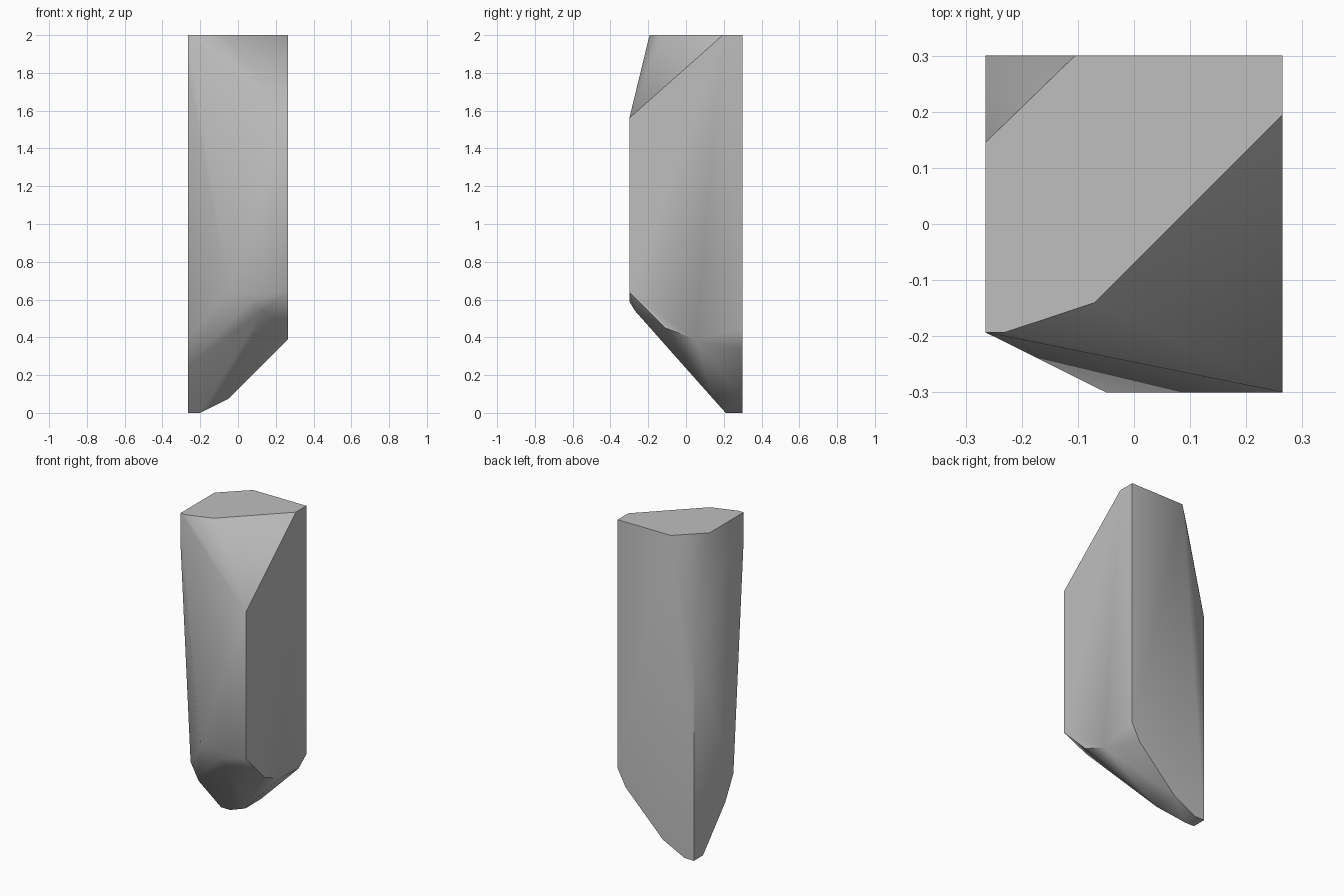
import bpy
import bmesh
import math

default_cube = bpy.data.objects.get("Cube")
if default_cube:
    bpy.data.objects.remove(default_cube, do_unlink=True)

# Half width, half depth and height of the stone block
HALF_WIDTH = 0.265
HALF_DEPTH = 0.3
HEIGHT = 2


def flat_material(name, value):
    material = bpy.data.materials.new(name)
    material.use_nodes = True
    color = (value, value, value, 1)
    material.diffuse_color = color
    shader = material.node_tree.nodes["Principled BSDF"]
    shader.inputs["Base Color"].default_value = color
    return material


def hull_object(name, corners, material, smooth_angle):
    """Wrap the corners in a convex skin and merge coplanar triangles."""
    bm = bmesh.new()
    for corner in corners:
        bm.verts.new(corner)
    bmesh.ops.convex_hull(bm, input=bm.verts[:])
    loose = [vert for vert in bm.verts if not vert.link_faces]
    bmesh.ops.delete(bm, geom=loose, context="VERTS")
    bmesh.ops.dissolve_limit(bm, angle_limit=math.radians(1),
                             verts=bm.verts[:], edges=bm.edges[:])
    bmesh.ops.recalc_face_normals(bm, faces=bm.faces[:])
    mesh = bpy.data.meshes.new(name)
    bm.to_mesh(mesh)
    bm.free()
    mesh.materials.append(material)
    stone = bpy.data.objects.new(name, mesh)
    bpy.context.collection.objects.link(stone)
    bpy.ops.object.select_all(action="DESELECT")
    stone.select_set(True)
    bpy.context.view_layer.objects.active = stone
    bpy.ops.object.shade_smooth_by_angle(angle=math.radians(smooth_angle))
    return stone


# Flat top outline (x, y), with one large and several small broken corners
top_outline = [(-HALF_WIDTH, 0.145), (-0.105, HALF_DEPTH),
               (HALF_WIDTH, HALF_DEPTH), (HALF_WIDTH, 0.195),
               (-0.07, -0.14), (-0.23, -0.193), (-HALF_WIDTH, -0.193)]

# Flat wall outlines: (y, z) on the sides, (x, z) on the front and back
plus_x_wall = [(-HALF_DEPTH, 1.56), (-HALF_DEPTH, 0.64),
               (-0.11, 0.45), (0.05, 0.39), (HALF_DEPTH, 0.44)]
minus_x_wall = [(-0.193, 1.82), (-0.092, 0.4), (-0.012, 0.25),
                (0.21, 0), (HALF_DEPTH, 0), (HALF_DEPTH, 1.32)]
front_wall = [(-0.05, 0.64), (0.07, 0.59)]
back_wall = [(0.21, 0.335), (-0.05, 0.075), (-0.2, 0)]

# Corners on the broken underside
underside = [(0.13, -0.27, 0.54), (-0.05, 0.143, 0.075), (-0.2, 0.21, 0)]

corners = [(x, y, HEIGHT) for x, y in top_outline]
corners += [(HALF_WIDTH, y, z) for y, z in plus_x_wall]
corners += [(-HALF_WIDTH, y, z) for y, z in minus_x_wall]
corners += [(x, -HALF_DEPTH, z) for x, z in front_wall]
corners += [(x, HALF_DEPTH, z) for x, z in back_wall]
corners += underside

# Chipped stone pillar
stone_gray = flat_material("stone gray", 0.52)
hull_object("stone_pillar", corners, stone_gray, smooth_angle=48)
